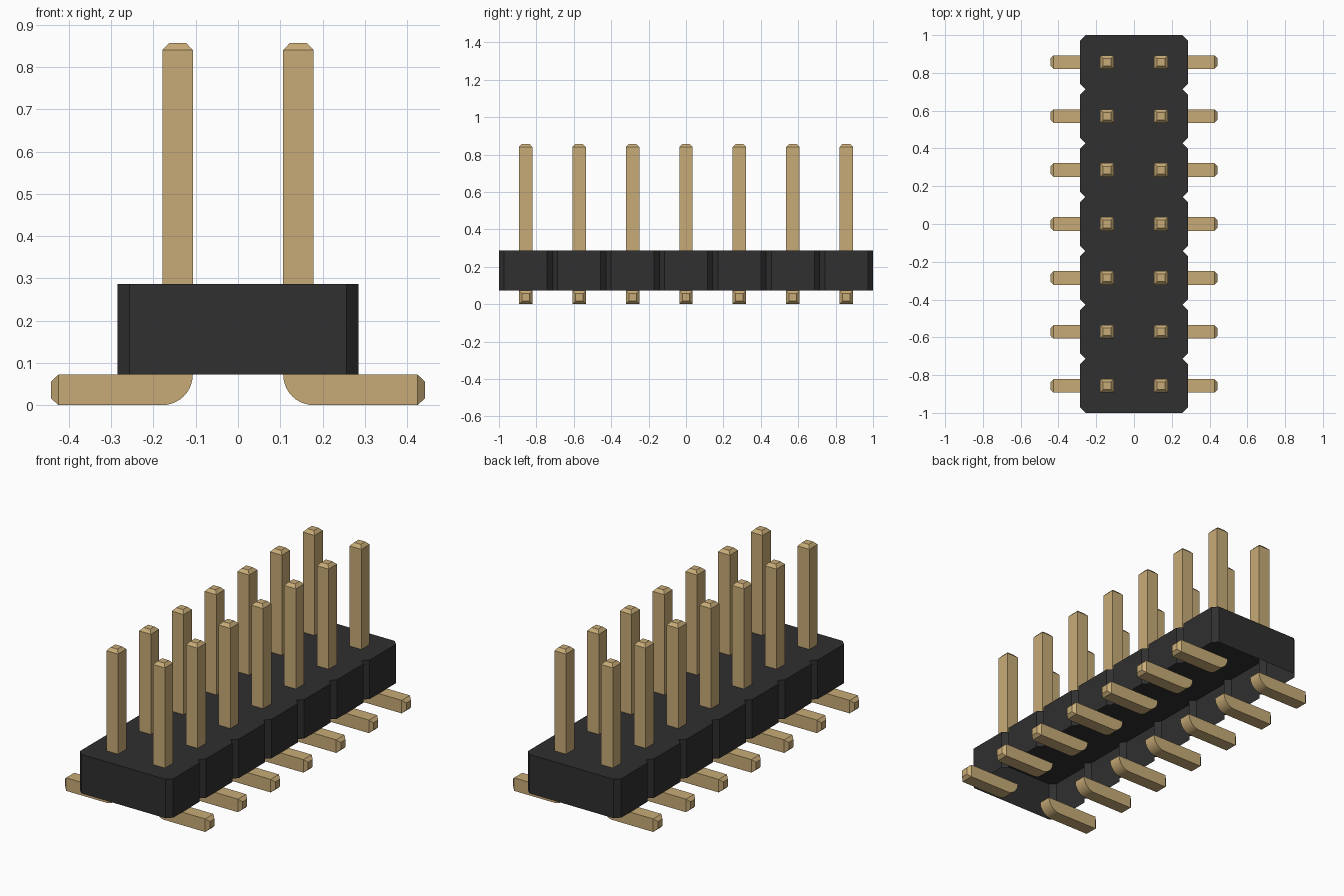
import bpy, bmesh, math
from mathutils import Vector

cube = bpy.data.objects.get("Cube")
if cube:
    bpy.data.objects.remove(cube, do_unlink=True)

COUNT = 7               # pin rows
PITCH = 2 / COUNT
HALF_X = 0.285          # housing half width
NOTCH = 0.028           # chamfer and notch size
Z0, Z1 = 0.072, 0.287   # housing bottom and top
PIN_X, R = 0.143, 0.036  # pin centre and half thickness
TIP_R, TIP_L = 0.02, 0.017
PIN_TOP, FOOT_END = 0.857, 0.442


def material(name, rgb, rough):
    m = bpy.data.materials.new(name)
    m.use_nodes = True
    m.diffuse_color = (*rgb, 1)
    bsdf = m.node_tree.nodes["Principled BSDF"]
    bsdf.inputs["Base Color"].default_value = (*rgb, 1)
    bsdf.inputs["Roughness"].default_value = rough
    return m


black = material("black plastic", (0.029, 0.029, 0.029), 0.6)
gold = material("gold metal", (0.58, 0.41, 0.185), 0.5)


def finish(bm, name, mat):
    bmesh.ops.recalc_face_normals(bm, faces=bm.faces)
    me = bpy.data.meshes.new(name)
    bm.to_mesh(me)
    bm.free()
    me.materials.append(mat)
    ob = bpy.data.objects.new(name, me)
    bpy.context.collection.objects.link(ob)
    return ob


def taper(bm, face, axis):
    """Extrude an end face along axis and shrink it into a blunt tip."""
    ext = bmesh.ops.extrude_discrete_faces(bm, faces=[face])["faces"][0]
    centre = ext.calc_center_median()
    for v in ext.verts:
        v.co = centre + (v.co - centre) * (TIP_R / R) + axis * TIP_L


# Housing: notched outline, hollow and open underneath
right_side = []
for i in range(COUNT):
    y = -1 + i * PITCH
    right_side += [(HALF_X - NOTCH, y), (HALF_X, y + NOTCH),
                   (HALF_X, y + PITCH - NOTCH)]
right_side.append((HALF_X - NOTCH, 1))
outline = right_side + [(-x, y) for x, y in reversed(right_side)]

bm = bmesh.new()
top = [bm.verts.new((x, y, Z1)) for x, y in outline]
low = [bm.verts.new((x, y, Z0)) for x, y in outline]
bm.faces.new(top)
for i in range(len(outline)):
    j = (i + 1) % len(outline)
    bm.faces.new((low[i], low[j], top[j], top[i]))
finish(bm, "housing", black)


# Upright pin: square post with a blunt tip, standing on the housing
def make_post(name, x, y):
    bm = bmesh.new()
    ring = [bm.verts.new((x + a * R, y + b * R, Z1))
            for a, b in ((-1, -1), (1, -1), (1, 1), (-1, 1))]
    shaft = [bm.verts.new((v.co.x, v.co.y, PIN_TOP - TIP_L)) for v in ring]
    for i in range(4):
        j = (i + 1) % 4
        bm.faces.new((ring[i], ring[j], shaft[j], shaft[i]))
    taper(bm, bm.faces.new(shaft), Vector((0, 0, 1)))
    finish(bm, name, gold)


# Surface mount foot: rounded heel under the housing, blunt outer tip
def make_foot(name, side, y):
    heel = 2 * R
    x_in = PIN_X - R
    profile = [(FOOT_END - TIP_L, 0), (FOOT_END - TIP_L, heel)]
    for k in range(11):
        a = math.pi / 2 * k / 10
        profile.append((x_in + heel * (1 - math.cos(a)), heel * (1 - math.sin(a))))
    bm = bmesh.new()
    front = [bm.verts.new((side * x, y - R, z)) for x, z in profile]
    back = [bm.verts.new((side * x, y + R, z)) for x, z in profile]
    bm.faces.new(front)
    bm.faces.new(back)
    n = len(profile)
    walls = [bm.faces.new((front[i], front[(i + 1) % n],
                           back[(i + 1) % n], back[i])) for i in range(n)]
    taper(bm, walls[0], Vector((side, 0, 0)))
    ob = finish(bm, name, gold)
    bpy.ops.object.select_all(action='DESELECT')
    ob.select_set(True)
    bpy.context.view_layer.objects.active = ob
    bpy.ops.object.shade_smooth_by_angle(angle=math.radians(20))


for i in range(COUNT):
    y = -1 + (i + 0.5) * PITCH
    for side, label in ((1, "left"), (-1, "right")):
        make_post(f"{label}_pin_{i + 1}", side * PIN_X, y)
        make_foot(f"{label}_foot_{i + 1}", side, y)
